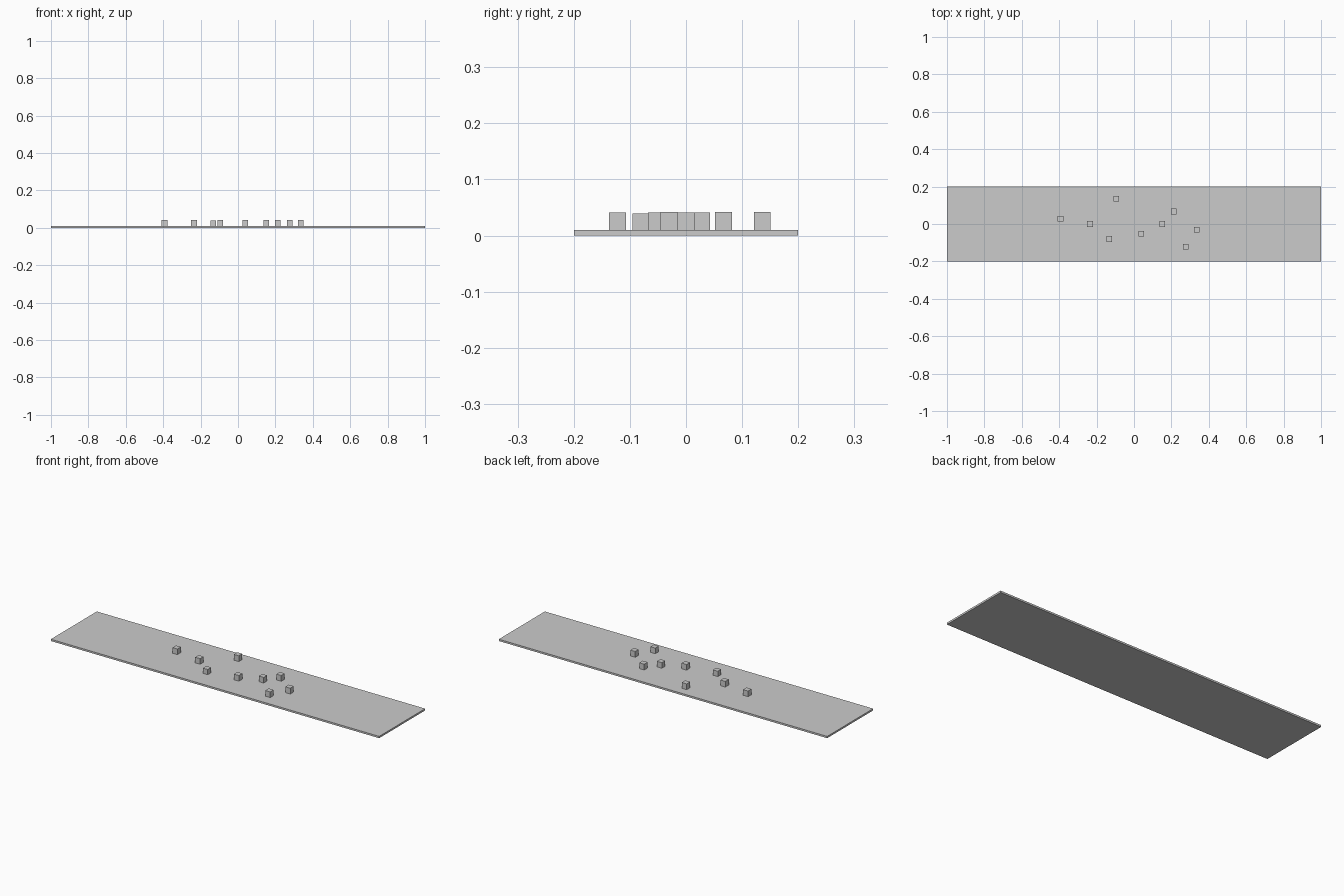
import bpy

# Remove the default cube
cube = bpy.data.objects.get("Cube")
if cube:
    bpy.data.objects.remove(cube, do_unlink=True)

# Single matte grey
grey = bpy.data.materials.new("plain_grey")
grey.use_nodes = True
colour = (0.6, 0.6, 0.6, 1.0)
grey.diffuse_color = colour
grey.node_tree.nodes["Principled BSDF"].inputs["Base Color"].default_value = colour


def box(name, centre, size):
    bpy.ops.mesh.primitive_cube_add(size=1, location=centre)
    obj = bpy.context.object
    obj.name = name
    obj.scale = size
    bpy.ops.object.transform_apply(location=False, rotation=False, scale=True)
    obj.data.materials.append(grey)
    return obj


# Long flat ground slab
slab_top = 0.01
box("ground_slab", (0, 0, slab_top / 2), (2, 0.4, slab_top))

# Small blocks scattered on the slab: x, y, height
blocks = [
    (-0.393, 0.028, 0.031),
    (-0.235, 0.0, 0.031),
    (-0.133, -0.08, 0.029),
    (-0.095, 0.136, 0.032),
    (0.038, -0.053, 0.031),
    (0.152, 0.0, 0.031),
    (0.212, 0.067, 0.032),
    (0.277, -0.122, 0.031),
    (0.335, -0.03, 0.032),
]
for number, (x, y, height) in enumerate(blocks, 1):
    box(f"block_{number}", (x, y, slab_top + height / 2), (0.03, 0.03, height))
